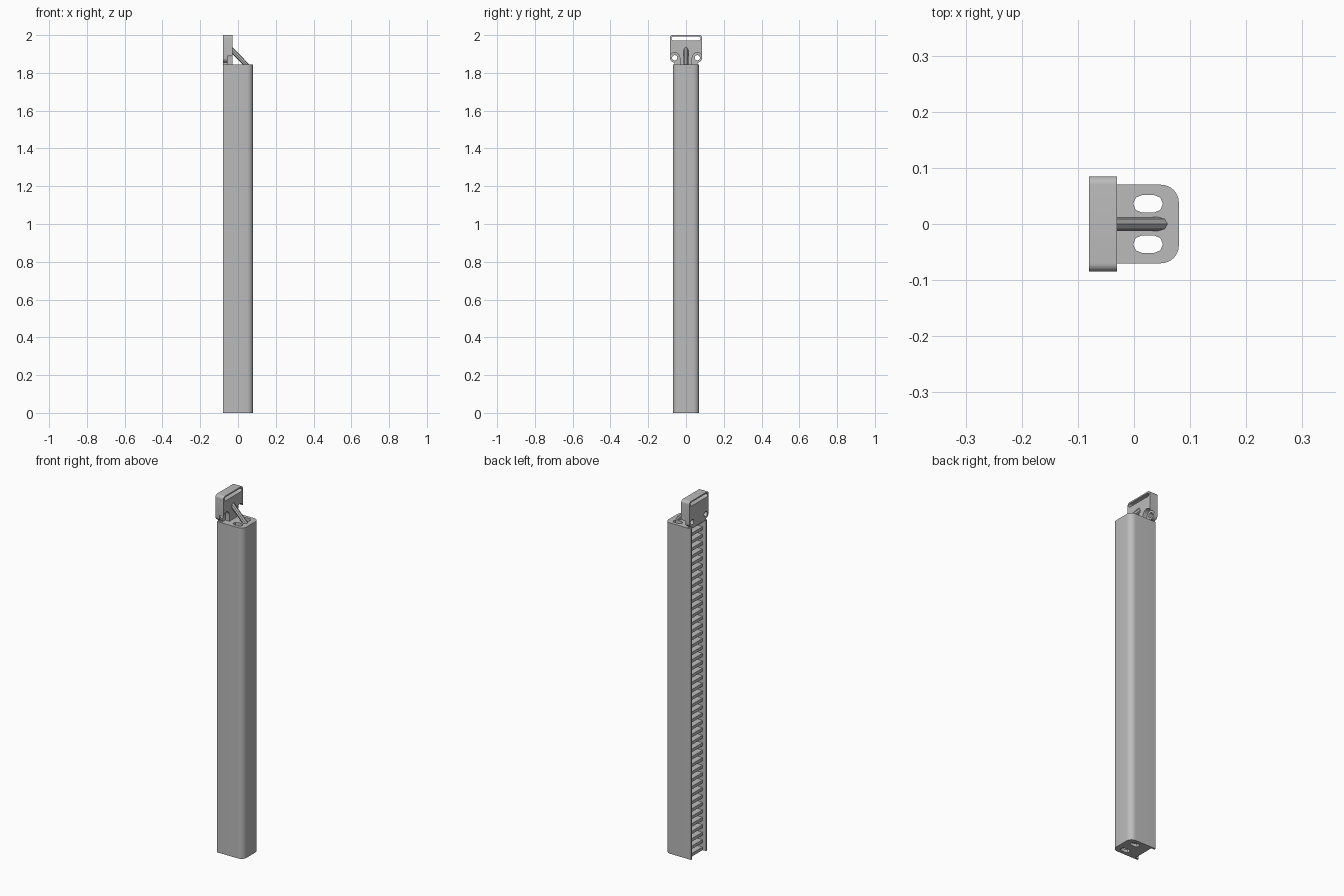
import bpy, bmesh
from math import cos, sin, radians, pi, hypot, atan2
from mathutils import Vector

if "Cube" in bpy.data.objects:
    bpy.data.objects.remove(bpy.data.objects["Cube"], do_unlink=True)

grey = bpy.data.materials.new("plain_grey")
grey.use_nodes = True
colour = (0.5, 0.5, 0.5, 1)
grey.diffuse_color = colour
grey.node_tree.nodes["Principled BSDF"].inputs["Base Color"].default_value = colour


def arc(cx, cy, r, a0, a1, n=8):
    steps = [radians(a0 + (a1 - a0) * i / n) for i in range(n + 1)]
    return [(cx + r * cos(a), cy + r * sin(a)) for a in steps]


def capsule(cx, cy, length, height, n=4):
    """Slot outline with rounded ends."""
    r = height / 2
    d = length / 2 - r
    return arc(cx + d, cy, r, -90, 90, n) + arc(cx - d, cy, r, 90, 270, n)


def slab(name, loops, low, high, sideways=False):
    """Extrude an outline with holes along z, or along x when sideways."""
    curve = bpy.data.curves.new(name, "CURVE")
    curve.dimensions = "2D"
    curve.fill_mode = "BOTH"
    curve.extrude = (high - low) / 2
    for loop in loops:
        spline = curve.splines.new("POLY")
        spline.points.add(len(loop) - 1)
        for point, (u, v) in zip(spline.points, loop):
            point.co = (u, v, 0, 1)
        spline.use_cyclic_u = True
    obj = bpy.data.objects.new(name, curve)
    bpy.context.collection.objects.link(obj)
    mid = (low + high) / 2
    if sideways:
        obj.rotation_euler = (pi / 2, 0, pi / 2)
        obj.location.x = mid
    else:
        obj.location.z = mid
    select(obj)
    bpy.ops.object.convert(target="MESH")
    obj = bpy.context.object
    bm = bmesh.new()
    bm.from_mesh(obj.data)
    bmesh.ops.remove_doubles(bm, verts=bm.verts, dist=1e-5)
    bmesh.ops.recalc_face_normals(bm, faces=bm.faces)
    bm.to_mesh(obj.data)
    bm.free()
    return finish(obj)


def select(obj):
    bpy.ops.object.select_all(action="DESELECT")
    obj.select_set(True)
    bpy.context.view_layer.objects.active = obj


def finish(obj):
    select(obj)
    obj.data.materials.clear()
    obj.data.materials.append(grey)
    bpy.ops.object.shade_smooth_by_angle(angle=radians(35))
    return obj


def mirror_u(half):
    return half + [(-u, v) for u, v in reversed(half)]


def mirror_v(half):
    return half + [(u, -v) for u, v in reversed(half)]


HEIGHT = 1.845
WALL = 0.01

# Channel: rounded on one side, open on the other
outer = mirror_v([(-0.08, -0.07)] + arc(0.048, -0.038, 0.032, -90, 0))
corner = arc(0.048, -0.038, 0.032 - WALL, -90, 0)
inner = mirror_v([(-0.08, -0.07 + WALL)] + corner)
slab("channel_shell", [outer + inner[::-1]], 0, HEIGHT)

# Stack of slotted shelves inside the channel
shelf = mirror_v([(-0.06, -0.07 + WALL)] + corner)
slots = [capsule(0.025, s * 0.036, 0.053, 0.031) for s in (-1, 1)]
COUNT, THICK = 45, 0.017
shelves = slab("shelves", [shelf] + slots, 0, THICK)
array = shelves.modifiers.new("stack", "ARRAY")
array.count = COUNT
array.use_relative_offset = False
array.use_constant_offset = True
array.constant_offset_displace = (0, 0, (HEIGHT - THICK) / (COUNT - 1))

# Top tab: back layer with screw holes, front layer with corner recesses
crown = arc(0.07, 1.985, 0.015, 0, 90)
strap_slot = capsule(0, 1.982, 0.154, 0.02, 8)
lug = [(0.06, HEIGHT)] + arc(0.06, 1.88, 0.025, -90, 0)
holes = [arc(s * 0.06, 1.88, 0.014, 0, 345, 23) for s in (-1, 1)]
slab("tab_back", [mirror_u(lug + crown), strap_slot] + holes, -0.08, -0.055, True)
recess = [(0.033, HEIGHT)] + arc(0.06, 1.88, 0.027, 180, 22, 14)
slab("tab_front", [mirror_u(recess + crown), strap_slot], -0.055, -0.03, True)

# Diagonal brace between tab and channel top
start, end = Vector((-0.045, 0, 1.934)), Vector((0.055, 0, 1.832))
run = end - start
bpy.ops.mesh.primitive_cylinder_add(vertices=8, radius=0.0125, depth=run.length,
                                    location=(start + end) / 2,
                                    rotation=(0, atan2(run.x, run.z), 0))
brace = bpy.context.object
brace.name = "brace"
# Trim the brace flush inside the top shelf
bm = bmesh.new()
bm.from_mesh(brace.data)
bpy.context.view_layer.update()
bm.transform(brace.matrix_world)
brace.matrix_world.identity()
cut = bmesh.ops.bisect_plane(bm, geom=bm.verts[:] + bm.edges[:] + bm.faces[:],
                             plane_co=(0, 0, HEIGHT - THICK / 2),
                             plane_no=(0, 0, 1), clear_inner=True)
bmesh.ops.holes_fill(bm, edges=bm.edges)
bm.to_mesh(brace.data)
bm.free()
brace.location, brace.rotation_euler = (0, 0, 0), (0, 0, 0)
finish(brace)
